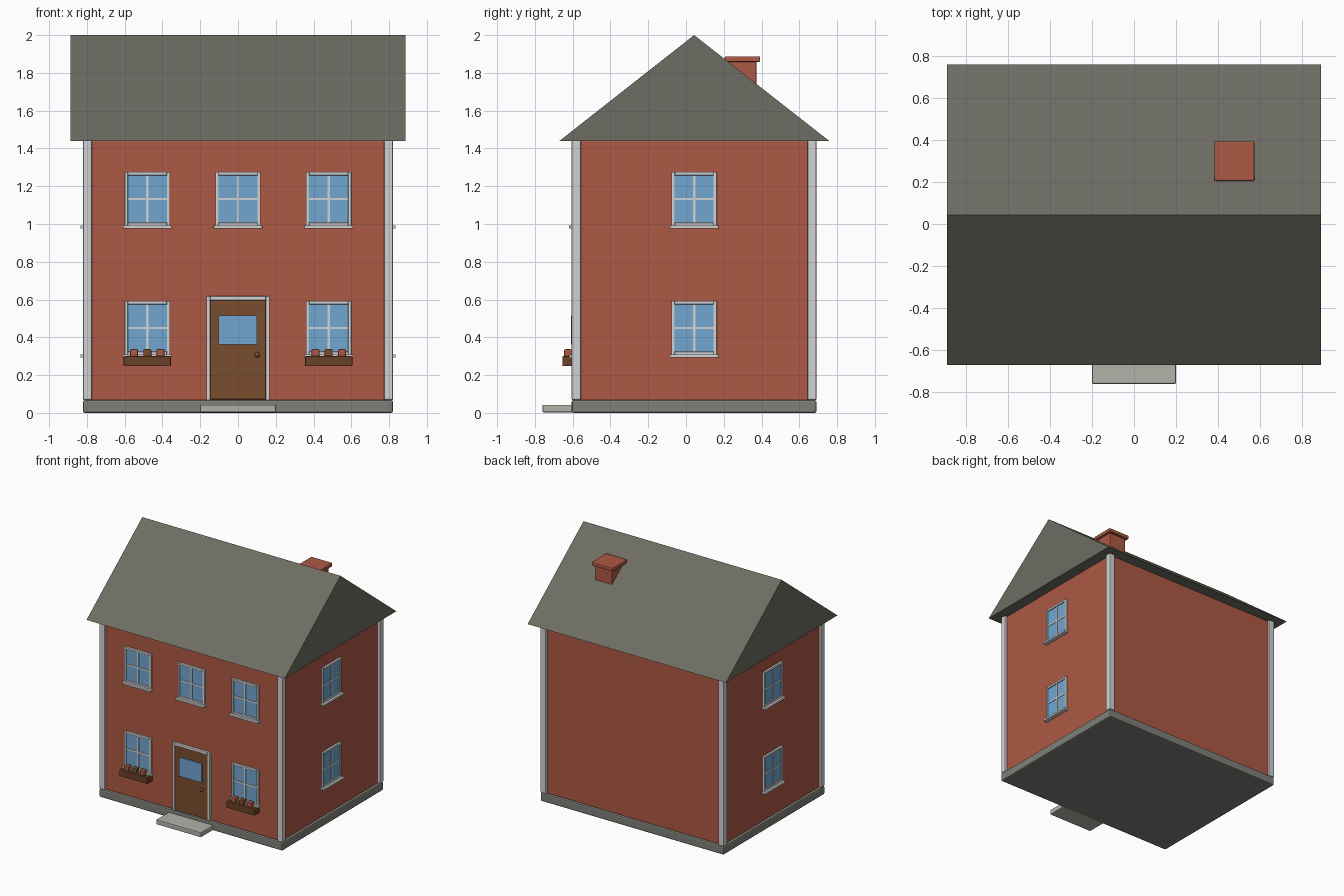
import bpy, bmesh, math
from mathutils import Matrix, Vector

cube = bpy.data.objects.get("Cube")
if cube:
    bpy.data.objects.remove(cube, do_unlink=True)


def material(name, r, g, b):
    m = bpy.data.materials.new(name)
    m.use_nodes = True
    m.diffuse_color = (r, g, b, 1)
    m.node_tree.nodes["Principled BSDF"].inputs["Base Color"].default_value = (r, g, b, 1)
    return m


BRICK = material("brick red", 0.42, 0.10, 0.058)
ROOF = material("roof slate", 0.153, 0.153, 0.125)
WHITE = material("white trim", 0.64, 0.65, 0.66)
GLASS = material("window glass", 0.17, 0.38, 0.63)
WOOD = material("door brown", 0.195, 0.076, 0.026)
PLANTER = material("planter brown", 0.14, 0.052, 0.02)
BASE = material("foundation grey", 0.21, 0.215, 0.19)
STONE = material("step stone", 0.45, 0.45, 0.40)


def finish(name, bm, mat, bevel=0.0):
    bmesh.ops.recalc_face_normals(bm, faces=bm.faces)
    mesh = bpy.data.meshes.new(name)
    bm.to_mesh(mesh)
    bm.free()
    mesh.materials.append(mat)
    obj = bpy.data.objects.new(name, mesh)
    bpy.context.collection.objects.link(obj)
    if bevel:
        mod = obj.modifiers.new("soft edges", "BEVEL")
        mod.width = bevel
        mod.segments = 2
    return obj


def boxes(name, spans, mat, bevel=0.0, frame=Matrix()):
    """One object made of boxes, each given as (x0, x1, y0, y1, z0, z1)."""
    bm = bmesh.new()
    for x0, x1, y0, y1, z0, z1 in spans:
        size = Matrix.Diagonal((x1 - x0, y1 - y0, z1 - z0, 1))
        mid = Matrix.Translation(((x0 + x1) / 2, (y0 + y1) / 2, (z0 + z1) / 2))
        bmesh.ops.create_cube(bm, size=1, matrix=frame @ mid @ size)
    return finish(name, bm, mat, bevel)


MID = 0.043                      # house centre in y
HX, HY = 0.80, 0.628             # wall half sizes
FRONT = MID - HY

# Foundation, walls and front step
boxes("foundation", [(-0.82, 0.82, MID - 0.648, MID + 0.648, 0, 0.068)], BASE, 0.01)
boxes("walls", [(-HX, HX, FRONT, MID + HY, 0.06, 1.445)], BRICK, 0.012)
boxes("front_step", [(-0.2, 0.2, -0.76, -0.59, 0.003, 0.043)], STONE, 0.006)

# Corner posts
for sx, side in ((-1, "right"), (1, "left")):
    for sy, end in ((-1, "front"), (1, "back")):
        x, y = sx * 0.797, MID + sy * 0.624
        boxes(f"{end}_{side}_corner_post",
              [(x - 0.024, x + 0.024, y - 0.024, y + 0.024, 0.068, 1.445)], WHITE, 0.007)

# Gable roof as an extruded triangle
bm = bmesh.new()
gable = [(-0.67, 1.44), (0.758, 1.44), (MID, 2.0)]
face = bm.faces.new([bm.verts.new((-0.888, y, z)) for y, z in gable])
new = bmesh.ops.extrude_face_region(bm, geom=[face])["geom"]
bmesh.ops.translate(bm, vec=(1.776, 0, 0),
                    verts=[v for v in new if isinstance(v, bmesh.types.BMVert)])
finish("roof", bm, ROOF)

# Chimney
boxes("chimney_shaft", [(0.402, 0.552, 0.222, 0.372, 1.68, 1.87)], BRICK, 0.004)
boxes("chimney_cap", [(0.382, 0.572, 0.205, 0.393, 1.858, 1.888)], BRICK, 0.006)


def window(name, frame):
    """Sash window; local x across, -y outward from the wall, z up from its base."""
    w, h, t, m = 0.12, 0.285, 0.017, 0.006
    boxes(name + "_glass", [(-w + t, w - t, -0.007, 0.005, t, h - t)], GLASS, 0, frame)
    boxes(name + "_frame", [(-w, -w + t, -0.016, 0.005, 0, h), (w - t, w, -0.016, 0.005, 0, h),
                            (-w + t, w - t, -0.016, 0.005, 0, t),
                            (-w + t, w - t, -0.016, 0.005, h - t, h)], WHITE, 0.003, frame)
    boxes(name + "_bars", [(-m, m, -0.012, 0.004, t, h - t),
                           (-w + t, w - t, -0.011, 0.004, h / 2 - m, h / 2 + m)],
          WHITE, 0, frame)
    boxes(name + "_sill", [(-w - 0.009, w + 0.009, -0.034, 0.005, -0.014, 0.003)],
          WHITE, 0.004, frame)


def place(x, y, z, turn=0):
    return Matrix.Translation((x, y, z)) @ Matrix.Rotation(turn, 4, "Z")


# Windows on the front and on both gable ends
LOW, HIGH = 0.307, 0.99
for x, label in ((-0.48, "right"), (0, "middle"), (0.48, "left")):
    window(f"front_upper_{label}_window", place(x, FRONT, HIGH))
    if x:
        window(f"front_lower_{label}_window", place(x, FRONT, LOW))
for s, label in ((-1, "right"), (1, "left")):
    for z, level in ((LOW, "lower"), (HIGH, "upper")):
        window(f"{label}_side_{level}_window", place(s * HX, MID, z, s * math.pi / 2))

# Planters with three blooms under the lower front windows
for x, label in ((-0.48, "right"), (0.48, "left")):
    boxes(f"{label}_planter", [(x - 0.125, x + 0.125, -0.655, FRONT, 0.247, 0.3)], PLANTER, 0.004)
    for i in (-1, 0, 1):
        c = x + i * 0.07
        boxes(f"{label}_planter_bloom", [(c - 0.021, c + 0.021, -0.645, -0.605, 0.295, 0.337)],
              BRICK if i else WOOD, 0.006)

# Front door with frame, pane and knob
boxes("door_frame", [(-0.168, -0.147, -0.604, FRONT + 0.005, 0.068, 0.618),
                     (0.147, 0.168, -0.604, FRONT + 0.005, 0.068, 0.618),
                     (-0.147, 0.147, -0.604, FRONT + 0.005, 0.597, 0.618)], WHITE, 0.004)
boxes("door", [(-0.147, 0.147, -0.6, FRONT + 0.005, 0.072, 0.597)], WOOD, 0.004)
boxes("door_pane", [(-0.103, 0.1, -0.609, -0.6, 0.362, 0.515)], GLASS)
bm = bmesh.new()
bmesh.ops.create_uvsphere(bm, u_segments=16, v_segments=10, radius=0.014,
                          matrix=Matrix.Translation((0.102, -0.611, 0.308)))
knob = finish("door_knob", bm, WOOD)
bpy.context.view_layer.objects.active = knob
knob.select_set(True)
bpy.ops.object.shade_smooth_by_angle()
knob.select_set(False)
